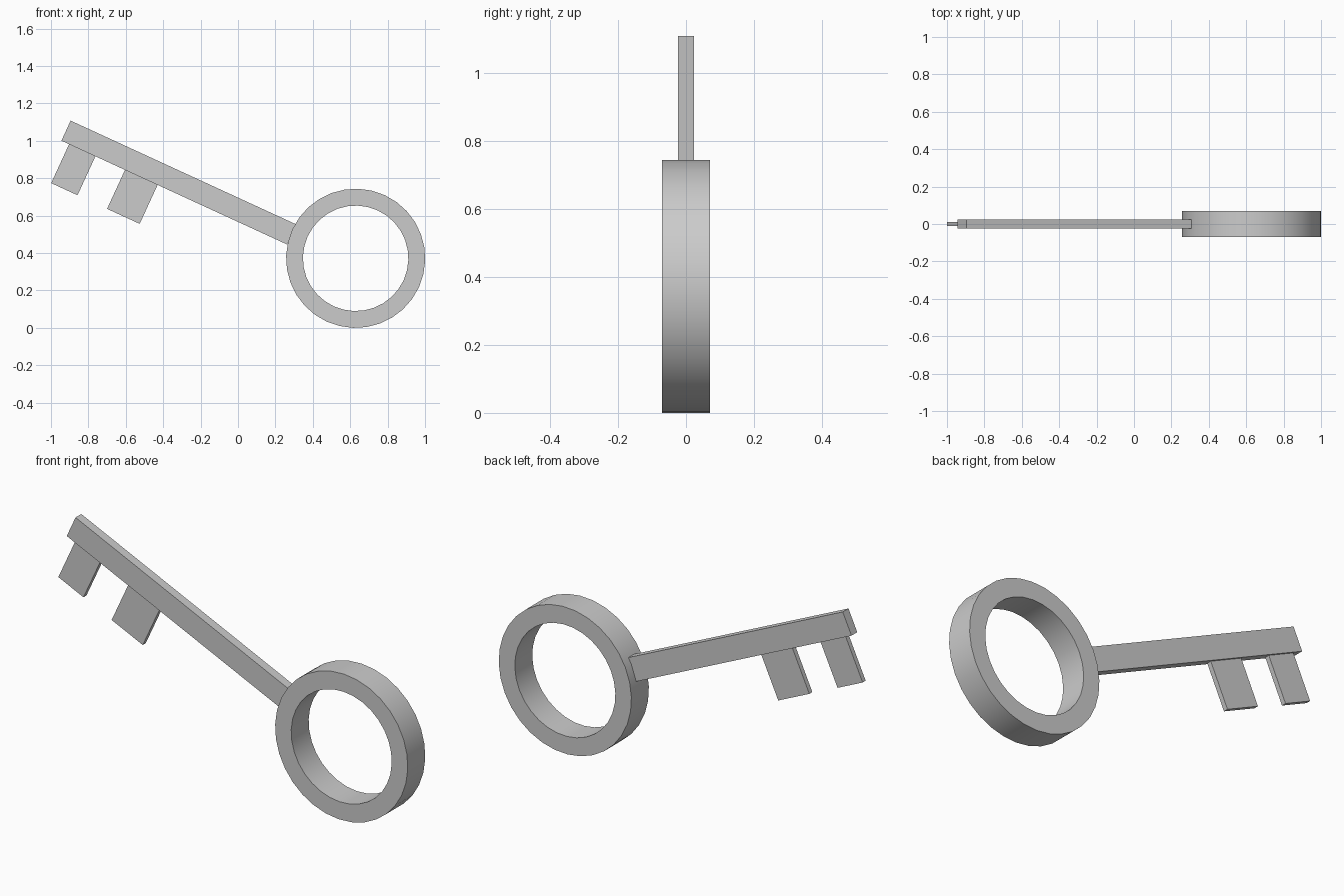
import bpy, bmesh
from math import cos, sin, pi, radians

if "Cube" in bpy.data.objects:
    bpy.data.objects.remove(bpy.data.objects["Cube"])

TILT = radians(24.7)            # slope of the shaft
CENTRE = (0.629, 0, 0.372)      # centre of the ring
SEGMENTS = 32


def add_object(name, bm):
    """Place a part drawn in the key's own frame (ring centre, shaft along -x)."""
    bmesh.ops.recalc_face_normals(bm, faces=bm.faces)
    mesh = bpy.data.meshes.new(name)
    bm.to_mesh(mesh)
    bm.free()
    obj = bpy.data.objects.new(name, mesh)
    bpy.context.collection.objects.link(obj)
    obj.location = CENTRE
    obj.rotation_euler = (0, TILT, 0)
    return obj


def add_bar(name, x0, x1, z0, z1, half_depth):
    bm = bmesh.new()
    bmesh.ops.create_cube(bm, size=1)
    for v in bm.verts:
        v.co.x = x0 if v.co.x < 0 else x1
        v.co.y = -half_depth if v.co.y < 0 else half_depth
        v.co.z = z0 if v.co.z < 0 else z1
    return add_object(name, bm)


def add_ring(name, outer, inner, half_depth):
    bm = bmesh.new()
    section = [(outer, -half_depth), (outer, half_depth),
               (inner, half_depth), (inner, -half_depth)]
    loops = []
    for i in range(SEGMENTS):
        a = 2 * pi * i / SEGMENTS
        loops.append([bm.verts.new((r * cos(a), y, r * sin(a))) for r, y in section])
    for i in range(SEGMENTS):
        p, q = loops[i], loops[(i + 1) % SEGMENTS]
        for j in range(4):
            k = (j + 1) % 4
            bm.faces.new((p[j], p[k], q[k], q[j]))
    return add_object(name, bm)


# Round handle
ring = add_ring("ring_handle", 0.372, 0.282, 0.07)
bpy.context.view_layer.objects.active = ring
ring.select_set(True)
bpy.ops.object.shade_smooth_by_angle(angle=radians(30))

# Straight shaft, ending at the rim of the ring
add_bar("shaft", -1.692, -0.364, -0.086, 0.032, 0.023)

# Two thin teeth below the shaft
for name, x0, x1 in (("tooth_tip", -1.647, -1.492), ("tooth_inner", -1.318, -1.126)):
    add_bar(name, x0, x1, -0.315, -0.08, 0.012)
